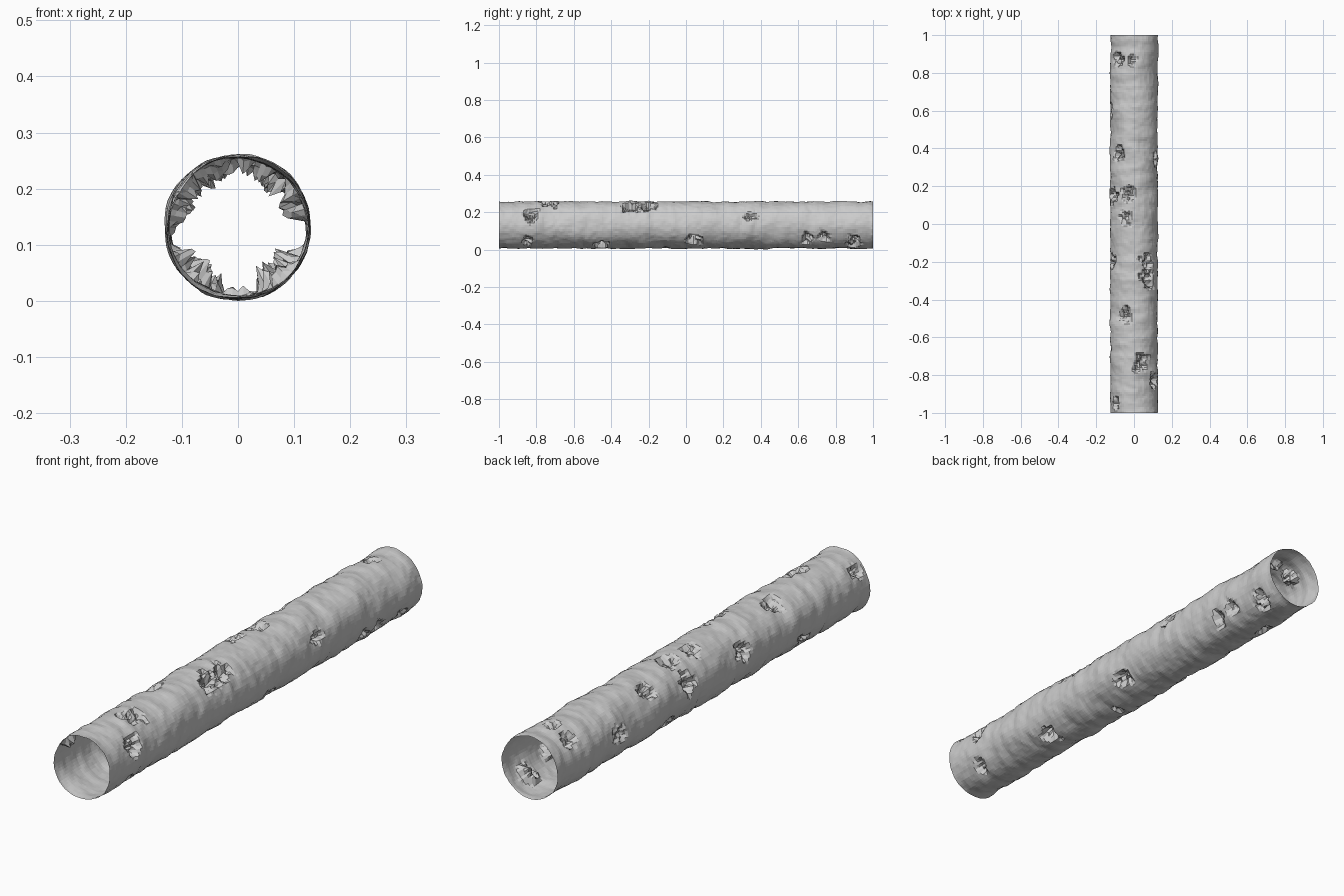
import bpy, bmesh, math, random
from mathutils import Vector, noise

if "Cube" in bpy.data.objects:
    bpy.data.objects.remove(bpy.data.objects["Cube"])

random.seed(4)
SIDES, RINGS = 72, 200
CZ, R = 0.137, 0.1255

bark = bpy.data.materials.new("plain grey bark")
bark.diffuse_color = (0.6, 0.6, 0.6, 1)
bark.use_nodes = True
bark.node_tree.nodes["Principled BSDF"].inputs["Base Color"].default_value = bark.diffuse_color

# Rot holes: angle in degrees (0 = +x, 90 = up), y, size, depth
holes = [
    (25, -0.83, 0.055, 0.04), (70, -0.73, 0.06, 0.035), (52, -0.29, 0.06, 0.045),
    (55, -0.20, 0.05, 0.04), (-40, 0.04, 0.05, 0.05), (25, 0.35, 0.04, 0.03),
    (-35, 0.65, 0.04, 0.03), (-28, 0.74, 0.04, 0.03), (-48, 0.90, 0.06, 0.045),
    (130, 0.37, 0.045, 0.04), (105, 0.16, 0.055, 0.035), (110, 0.03, 0.05, 0.025),
    (115, -0.48, 0.055, 0.03), (93, 0.87, 0.03, 0.03), (135, 0.87, 0.045, 0.035),
    (140, -0.95, 0.045, 0.035), (155, 0.15, 0.055, 0.04), (160, -0.2, 0.05, 0.035),
    (175, 0.6, 0.05, 0.025), (215, -0.6, 0.05, 0.045), (230, 0.25, 0.05, 0.05),
    (245, 0.75, 0.05, 0.04), (300, -0.45, 0.05, 0.05), (315, -0.85, 0.045, 0.04),
    (270, -0.1, 0.035, 0.02),
]

def radius(a, y):
    """Lumpy bark radius with ragged holes pushed inwards."""
    p = Vector((math.cos(a) * R, y, math.sin(a) * R))
    r = R + 0.007 * noise.noise(p * 9 + Vector((3, 1, 7)))
    r += 0.005 * noise.noise(Vector((p.x * 8, y * 22, p.z * 8)))
    r += 0.002 * noise.noise(p * 45)
    for deg, hy, size, depth in holes:
        da = (a - math.radians(deg) + math.pi) % math.tau - math.pi
        d = math.hypot(da * R, y - hy) / size
        d += 0.7 * noise.noise(p * 35 + Vector((deg, 0, 0)))
        if d < 0.75:
            r -= depth * min(1, (0.75 - d) * 2.2) * random.uniform(0.45, 1.1)
    return min(max(r, 0.07), 0.137)

# Hollow log: open lumpy tube along y
bm = bmesh.new()
rows = []
for j in range(RINGS + 1):
    y = -1 + 2 * j / RINGS
    row = []
    for i in range(SIDES):
        a = math.tau * i / SIDES
        r = radius(a, y)
        row.append(bm.verts.new((r * math.cos(a), y, CZ + r * math.sin(a))))
    rows.append(row)
for lo, hi in zip(rows, rows[1:]):
    for i in range(SIDES):
        k = (i + 1) % SIDES
        bm.faces.new((lo[i], hi[i], hi[k], lo[k]))
bmesh.ops.recalc_face_normals(bm, faces=bm.faces)

# Rest the log on the ground
low = min(v.co.z for v in bm.verts)
bmesh.ops.translate(bm, verts=bm.verts, vec=(0, 0, -low))

mesh = bpy.data.meshes.new("hollow_log")
bm.to_mesh(mesh)
bm.free()
mesh.materials.append(bark)
log = bpy.data.objects.new("hollow_log", mesh)
bpy.context.collection.objects.link(log)
